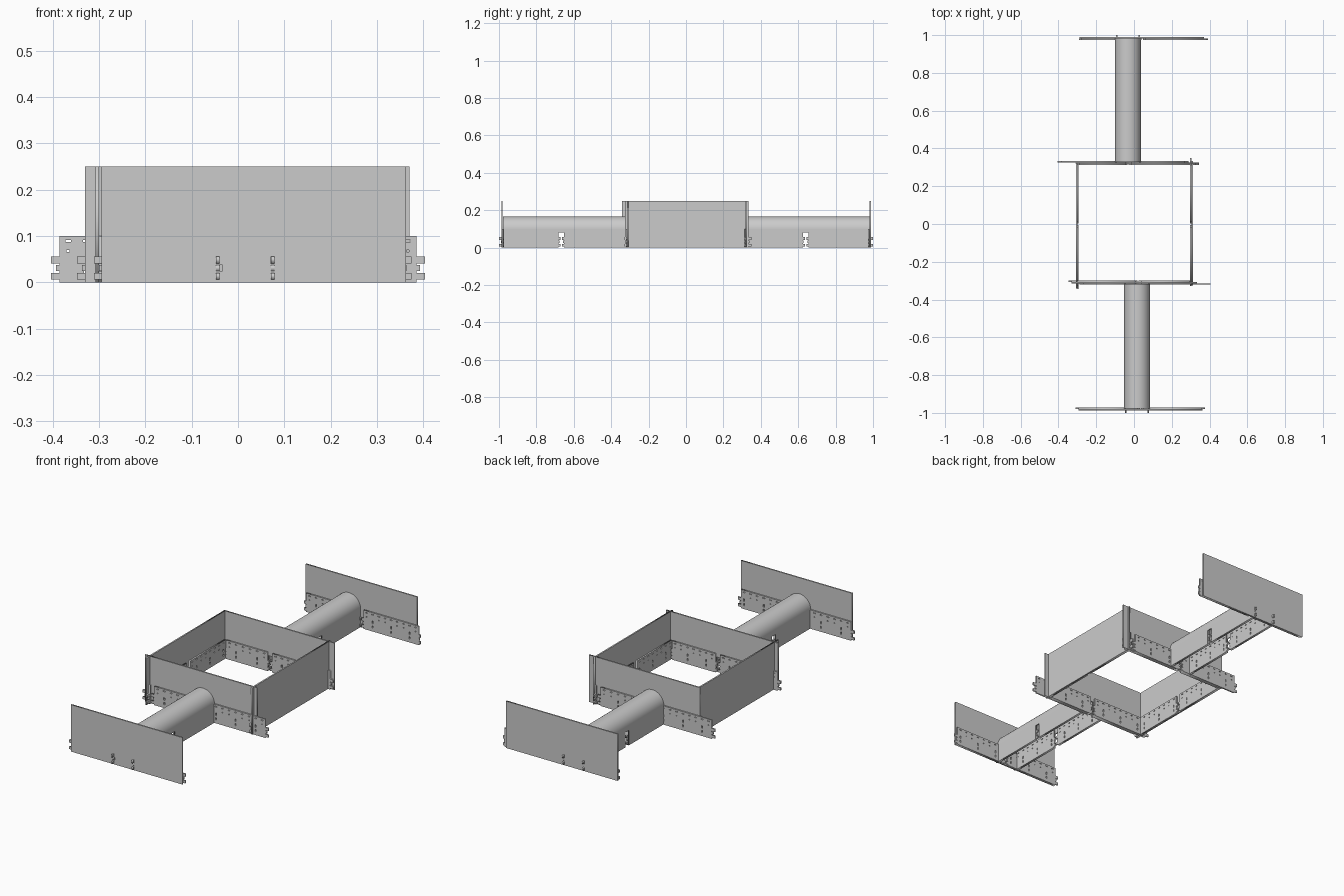
import bpy
from math import pi, cos, sin

if "Cube" in bpy.data.objects:
    bpy.data.objects.remove(bpy.data.objects["Cube"])

T = 0.0075  # sheet thickness


def sheet(name, loops, along, offset, depth=T, start=0.0):
    """Flat plate from 2D outline plus hole loops, standing along x or y."""
    cu = bpy.data.curves.new(name, 'CURVE')
    cu.dimensions = '2D'
    cu.fill_mode = 'BOTH'
    cu.extrude = depth / 2
    for pts in loops:
        sp = cu.splines.new('POLY')
        sp.points.add(len(pts) - 1)
        for p, (u, z) in zip(sp.points, pts):
            p.co = (u, z, 0, 1)
        sp.use_cyclic_u = True
    ob = bpy.data.objects.new(name, cu)
    bpy.context.collection.objects.link(ob)
    if along == 'x':
        ob.rotation_euler = (pi / 2, 0, 0)
        ob.location = (start, offset, 0)
    else:
        ob.rotation_euler = (pi / 2, 0, pi / 2)
        ob.location = (offset, start, 0)
    bpy.ops.object.select_all(action='DESELECT')
    ob.select_set(True)
    bpy.context.view_layer.objects.active = ob
    bpy.ops.object.convert(target='MESH')
    return bpy.context.view_layer.objects.active


def rect(a, b, c, d):
    return [(a, c), (b, c), (b, d), (a, d)]


def notched(a, b, h, g0, g1):
    """Rectangle with a small opening at the bottom edge."""
    return [(a, 0), (g0, 0), (g0, .08), (g1, .08), (g1, 0), (b, 0), (b, h), (a, h)]


def rail(name, a, b, along, offset, tabs=(.018, .018)):
    """Perforated low strip with jigsaw tabs at both ends."""
    def end(e, t):
        return [(e, 0), (e, .006), (e + t, .006), (e + t, .02), (e, .02), (e, .024),
                (e + t * .4, .024), (e + t * .4, .037), (e, .037), (e, .041),
                (e + t, .041), (e + t, .056), (e, .056), (e, .1)]
    outline = end(b, tabs[1]) + end(a, -tabs[0])[::-1]
    loops = [outline]
    n = max(2, int((b - a) / .036))
    step = (b - a) / n
    for i in range(n):
        u = a + (i + .5) * step
        loops.append(rect(u - .006, u + .006, .087, .091))
        if i % 3 == 1:
            loops.append(rect(u - .003, u + .003, .041, .055))
            loops.append(rect(u - .003, u + .003, .018, .03))
        else:
            loops.append(rect(u - .003, u + .003, .066, .07))
    return sheet(name, loops, along, offset)


def split_rail(name, a, g0, g1, b, along, offset, ta=.018, tb=.018):
    rail(name + "_a", a, g0, along, offset, (ta, .011))
    rail(name + "_b", g1, b, along, offset, (.011, tb))


# End walls, rails on their inner faces
sheet("front_end_wall", [rect(-.295, .363, 0, .25),
                         rect(-.04, -.034, .024, .037), rect(.07, .076, .041, .055)],
      'x', -.984)
split_rail("front_end_rail", -.293, .02, .048, .357, 'x', -.976)
sheet("back_end_wall", [rect(-.288, .37, 0, .25),
                        rect(-.094, -.088, .041, .055), rect(.024, .03, .024, .037)],
      'x', .986)
split_rail("back_end_rail", -.28, .03, .058, .385, 'x', .978, .012, .008)

# Central box: cross walls with inner and outer rails
sheet("front_box_wall", [notched(-.33, .333, .25, .008, .036)], 'x', -.31)
split_rail("front_box_outer_rail", -.27, .008, .036, .386, 'x', -.3175)
split_rail("front_box_inner_rail", -.33, .008, .036, .293, 'x', -.3025)
sheet("back_box_wall", [notched(-.31, .345, .25, -.045, -.017)], 'x', .323)
split_rail("back_box_outer_rail", -.386, -.045, -.017, .27, 'x', .3305)
split_rail("back_box_inner_rail", -.29, -.045, -.017, .325, 'x', .3155)

# Central box: side walls with rails on the inside
sheet("left_box_wall", [rect(-.342, .32, 0, .25)], 'y', -.304)
split_rail("left_box_rail", -.325, -.015, .013, .315, 'y', -.2965)
sheet("right_box_wall", [rect(-.325, .333, 0, .25)], 'y', .309)
split_rail("right_box_rail", -.31, -.015, .013, .332, 'y', .3015)

# Arched tunnels, open underneath
R, SPRING, W = .068, .098, .005
for name, cx, y0, y1, g0, g1 in (("front_tunnel", .016, -.978, -.318, -.682, -.652),
                                 ("back_tunnel", -.032, .329, .982, .625, .655)):
    for side, s in (("left", -1), ("right", 1)):
        sheet(f"{name}_{side}_wall", [notched(y0, y1, SPRING, g0, g1)],
              'y', cx + s * (R - W / 2), W)
        front = y0 < 0
        split_rail(f"{name}_{side}_rail", -.982 if front else y0 + .008, g0, g1,
                   y1 - .008 if front else .982, 'y', cx + s * (R - W - T / 2))
    angs = [pi * i / 32 for i in range(33)]
    arch = [(R * cos(a), SPRING + R * sin(a)) for a in angs]
    arch += [((R - W) * cos(a), SPRING + (R - W) * sin(a)) for a in angs[::-1]]
    sheet(f"{name}_arch", [arch], 'x', (y0 + y1) / 2, y1 - y0, cx)
    bpy.ops.object.shade_smooth_by_angle()
